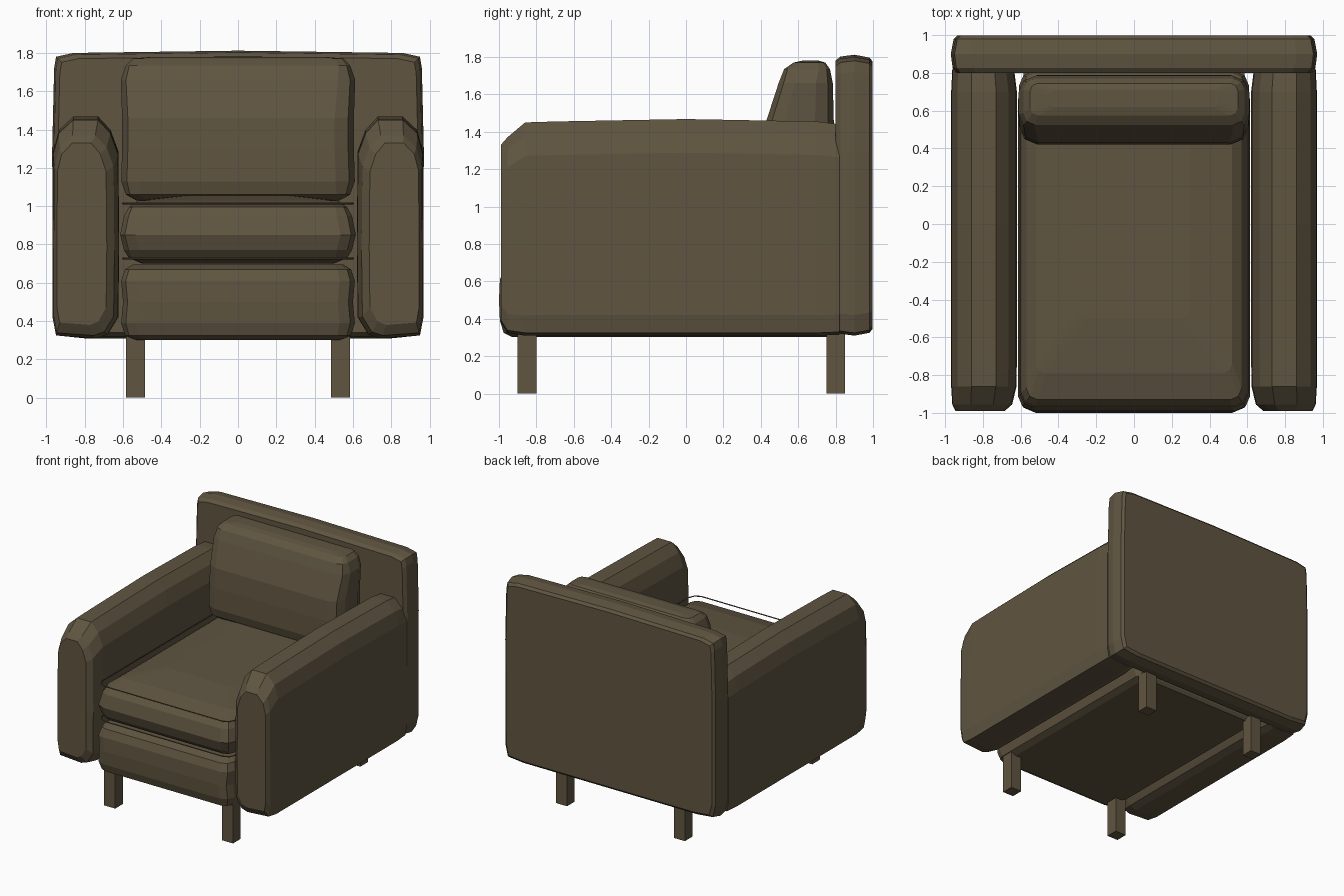
import bpy, bmesh, math

if "Cube" in bpy.data.objects:
    bpy.data.objects.remove(bpy.data.objects["Cube"])

fabric = bpy.data.materials.new("olive brown fabric")
fabric.diffuse_color = (0.115, 0.09, 0.052, 1)
fabric.use_nodes = True
fabric.node_tree.nodes["Principled BSDF"].inputs["Base Color"].default_value = fabric.diffuse_color


def finish(bm, name):
    bmesh.ops.recalc_face_normals(bm, faces=bm.faces)
    mesh = bpy.data.meshes.new(name)
    bm.to_mesh(mesh)
    bm.free()
    mesh.materials.append(fabric)
    ob = bpy.data.objects.new(name, mesh)
    bpy.context.collection.objects.link(ob)
    return ob


def loft(name, rings):
    """Skin a stack of equal-length rings and cap both ends."""
    bm = bmesh.new()
    loops = [[bm.verts.new(p) for p in ring] for ring in rings]
    n = len(loops[0])
    for a, b in zip(loops, loops[1:]):
        for i in range(n):
            j = (i + 1) % n
            bm.faces.new((a[i], a[j], b[j], b[i]))
    bm.faces.new(loops[0])
    bm.faces.new(loops[-1])
    return finish(bm, name)


def rect(z, hx, y0, y1, c):
    """Horizontal rectangle with doubly chamfered corners."""
    k = c * 0.3
    quarter = [(hx, y1 - c), (hx - k, y1 - k), (hx - c, y1)]
    front = [(hx - c, y0), (hx - k, y0 + k), (hx, y0 + c)]
    right = front + quarter
    return [(x, y, z) for x, y in right] + [(-x, y, z) for x, y in reversed(right)]


def cushion(name, rows):
    return loft(name, [rect(*row) for row in rows])


# Backrest: slab with softened rim
half = [(0.0, 0.31), (0.80, 0.31), (0.945, 0.325), (0.968, 0.42), (0.97, 1.30),
        (0.96, 1.72), (0.95, 1.78), (0.86, 1.80), (0.0, 1.812)]
outline = half + [(-x, z) for x, z in reversed(half[1:-1])]


def back_ring(y, inset):
    sx, sz = 1 - inset / 0.97, 1 - inset / 0.75
    return [(x * sx, y, 1.06 + (z - 1.06) * sz) for x, z in outline]


loft("backrest", [back_ring(0.80, 0.03), back_ring(0.825, 0.01), back_ring(0.90, 0),
                  back_ring(0.98, 0.015), back_ring(0.998, 0.035)])

# Arms: arched section lofted from front to back
arm = [(0.625, 0.42), (0.62, 0.80), (0.625, 1.28), (0.665, 1.39), (0.73, 1.46),
       (0.86, 1.46), (0.935, 1.39), (0.965, 1.28), (0.968, 0.80), (0.968, 0.42),
       (0.95, 0.325), (0.74, 0.31), (0.68, 0.33)]


def arm_ring(side, y, x0, x1, z0, z1, lift=0):
    ring = []
    for x, z in arm:
        px = x0 + (x - 0.62) / 0.348 * (x1 - x0)
        pz = z0 + (z - 0.31) / 1.15 * (z1 - z0)
        ring.append((side * px, y, pz + (lift if z > 1.2 else 0)))
    return ring


for side, label in ((-1, "left"), (1, "right")):
    loft(label + "_arm", [
        arm_ring(side, -0.99, 0.685, 0.945, 0.38, 1.33),
        arm_ring(side, -0.955, 0.645, 0.962, 0.325, 1.37),
        arm_ring(side, -0.86, 0.622, 0.968, 0.31, 1.45),
        arm_ring(side, -0.70, 0.62, 0.968, 0.31, 1.455),
        arm_ring(side, 0.0, 0.62, 0.968, 0.31, 1.46, 0.008),
        arm_ring(side, 0.70, 0.62, 0.968, 0.31, 1.455),
        arm_ring(side, 0.82, 0.635, 0.962, 0.315, 1.44)])

# Base block under the seat
cushion("seat_base", [
    (0.302, 0.54, -0.93, 0.78, 0.05), (0.325, 0.59, -0.975, 0.80, 0.07),
    (0.39, 0.61, -0.995, 0.81, 0.08), (0.50, 0.60, -1.00, 0.81, 0.08),
    (0.61, 0.61, -0.995, 0.81, 0.08), (0.67, 0.59, -0.97, 0.80, 0.07),
    (0.695, 0.55, -0.90, 0.78, 0.05)])

# Seat cushion with a soft crown
cushion("seat_cushion", [
    (0.70, 0.50, -0.80, 0.68, 0.05), (0.73, 0.57, -0.93, 0.72, 0.06),
    (0.77, 0.595, -0.965, 0.73, 0.08), (0.85, 0.615, -0.99, 0.74, 0.08),
    (0.95, 0.595, -0.965, 0.73, 0.08), (0.995, 0.57, -0.93, 0.72, 0.06),
    (1.03, 0.52, -0.79, 0.70, 0.05), (1.055, 0.30, -0.50, 0.50, 0.05)])

# Thin piping loops around the seat cushion
for label, z in (("lower", 0.727), ("upper", 1.015)):
    curve = bpy.data.curves.new(label + "_piping", "CURVE")
    curve.dimensions = "3D"
    curve.bevel_depth = 0.005
    curve.bevel_resolution = 0
    pts = rect(z, 0.602, -0.965, 0.73, 0.07)
    spline = curve.splines.new("POLY")
    spline.points.add(len(pts) - 1)
    for p, co in zip(spline.points, pts):
        p.co = (*co, 1)
    spline.use_cyclic_u = True
    curve.materials.append(fabric)
    bpy.context.collection.objects.link(bpy.data.objects.new(label + "_piping", curve))

# Back cushion leaning against the backrest
cushion("back_cushion", [
    (1.03, 0.53, 0.48, 0.74, 0.05), (1.06, 0.585, 0.44, 0.77, 0.07),
    (1.13, 0.61, 0.42, 0.785, 0.10), (1.30, 0.605, 0.42, 0.79, 0.10),
    (1.46, 0.605, 0.43, 0.79, 0.10), (1.66, 0.612, 0.495, 0.785, 0.09),
    (1.735, 0.585, 0.525, 0.77, 0.06), (1.77, 0.55, 0.575, 0.745, 0.04),
    (1.78, 0.45, 0.62, 0.71, 0.03)])

# Four square legs
for sx, lx in ((-1, "left"), (1, "right")):
    for y, ly in ((-0.85, "front"), (0.80, "back")):
        bm = bmesh.new()
        bmesh.ops.create_cube(bm, size=1)
        for v in bm.verts:
            v.co.x = sx * 0.535 + v.co.x * 0.1
            v.co.y = y + v.co.y * 0.1
            v.co.z = (v.co.z + 0.5) * 0.33
        finish(bm, f"{ly}_{lx}_leg")
